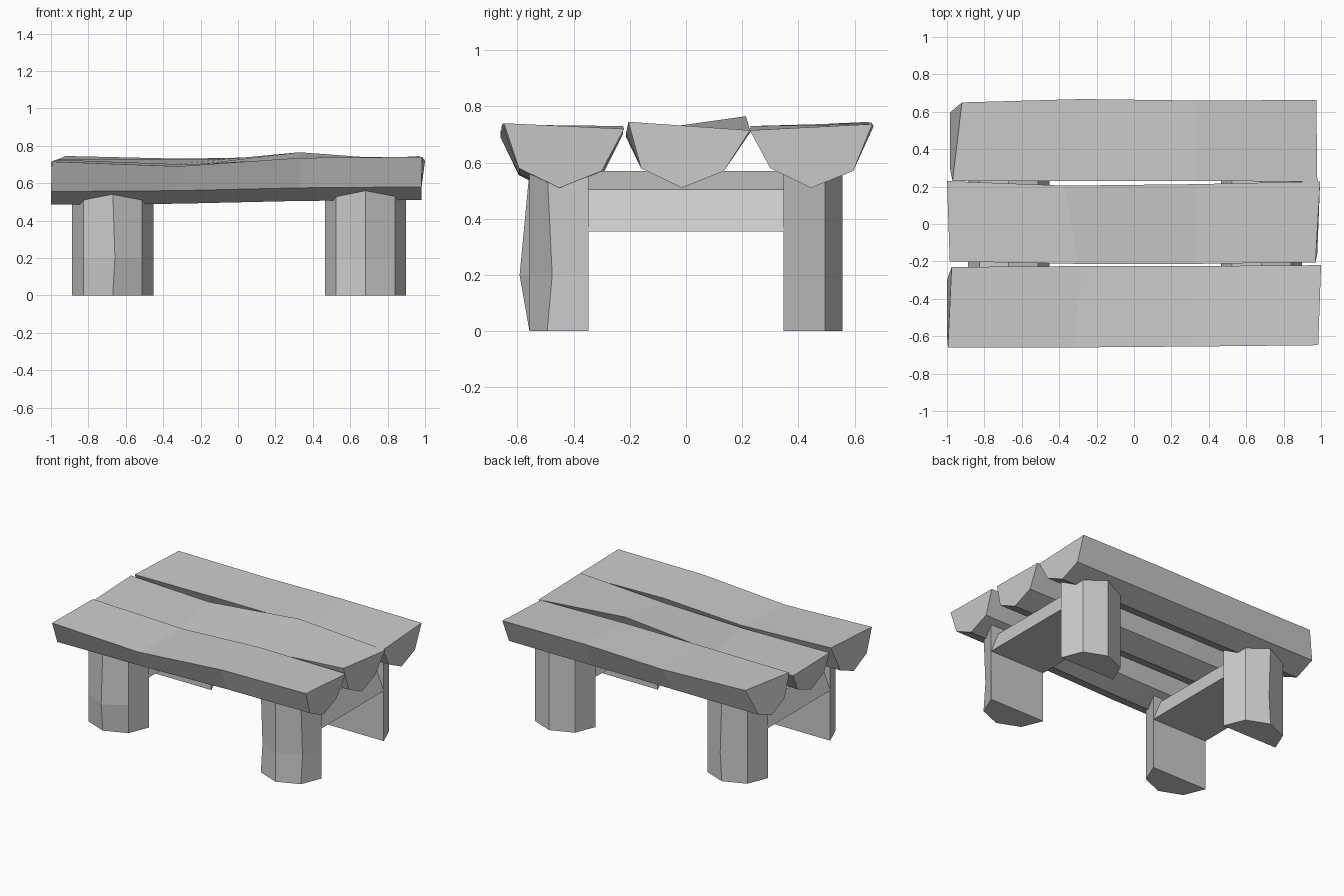
import bpy, bmesh


def loft(name, rings):
    """Closed flat-shaded solid through a list of equal-length rings."""
    bm = bmesh.new()
    vs = [[bm.verts.new(p) for p in r] for r in rings]
    n = len(vs[0])
    for a, b in zip(vs, vs[1:]):
        for i in range(n):
            j = (i + 1) % n
            bm.faces.new((a[i], a[j], b[j], b[i]))
    bm.faces.new(vs[0])
    bm.faces.new(vs[-1])
    bmesh.ops.recalc_face_normals(bm, faces=bm.faces)
    me = bpy.data.meshes.new(name)
    bm.to_mesh(me)
    bm.free()
    ob = bpy.data.objects.new(name, me)
    bpy.context.collection.objects.link(ob)
    return ob


# Split-log planks: each station is
# (x front edge, x back edge, x belly, y front, y back, z front, z back, belly drop)
planks = {
    "front_plank": (-0.45, [
        (-0.995, -0.975, -1.0, -0.66, -0.23, 0.715, 0.725, -0.025),
        (-0.32, -0.28, -0.32, -0.66, -0.225, 0.69, 0.70, -0.02),
        (0.33, 0.33, 0.33, -0.655, -0.225, 0.735, 0.73, -0.005),
        (0.985, 1.0, 0.98, -0.648, -0.22, 0.74, 0.72, 0.0)]),
    "middle_plank": (-0.015, [
        (-0.985, -1.0, -0.97, -0.2, 0.23, 0.705, 0.71, 0.0),
        (-0.3, -0.37, -0.33, -0.213, 0.205, 0.69, 0.70, 0.0),
        (0.33, 0.33, 0.33, -0.213, 0.213, 0.705, 0.765, 0.0),
        (0.97, 0.995, 0.98, -0.205, 0.228, 0.745, 0.715, 0.0)]),
    "back_plank": (0.445, [
        (-0.97, -0.92, -0.985, 0.23, 0.65, 0.725, 0.745, 0.0),
        (-0.33, -0.28, -0.33, 0.23, 0.668, 0.73, 0.73, 0.0),
        (0.33, 0.33, 0.33, 0.23, 0.66, 0.73, 0.742, 0.0),
        (0.98, 0.975, 0.97, 0.227, 0.663, 0.715, 0.737, 0.0)]),
}
for name, (yc, stations) in planks.items():
    rings = []
    for xf, xb, xm, yf, yb, zf, zb, d in stations:
        rings.append([(xf, yf, zf), (xb, yb, zb), (xm, yc + 0.15, 0.57 + d),
                      (xm, yc, 0.51 + d), (xm, yc - 0.145, 0.58 + d)])
    loft(name, rings)

# Half-round five-sided section shared by legs and beams: (across, outwards)
section = [(-0.217, 0.0), (0.217, 0.0), (0.157, 0.147), (0.0, 0.21), (-0.157, 0.147)]

for side, cx in (("left", -0.67), ("right", 0.682)):
    # Legs with a slightly swollen middle ring
    for end, s in (("front", -1), ("back", 1)):
        bulge = 0.035 if (side, end) == ("left", "front") else 0.0
        inset = 0.018 if (side, end) == ("right", "front") else 0.0
        rings = []
        for z, k in ((0.0, 0), (0.2, 1), (0.57, 0)):
            ring = []
            for i, (u, v) in enumerate(section):
                if i == 3:
                    v += bulge * k
                    u += 0.012 * k if side == "left" else 0
                elif i in (2, 4):
                    v -= inset * k
                ring.append((cx + u, s * (0.347 + v), z))
            rings.append(ring)
        loft(f"{side}_{end}_leg", rings)
    # Cross beam, flat side down
    loft(f"{side}_cross_beam",
         [[(cx + u, y, 0.355 + v * 1.02) for u, v in section] for y in (-0.347, 0.347)])
